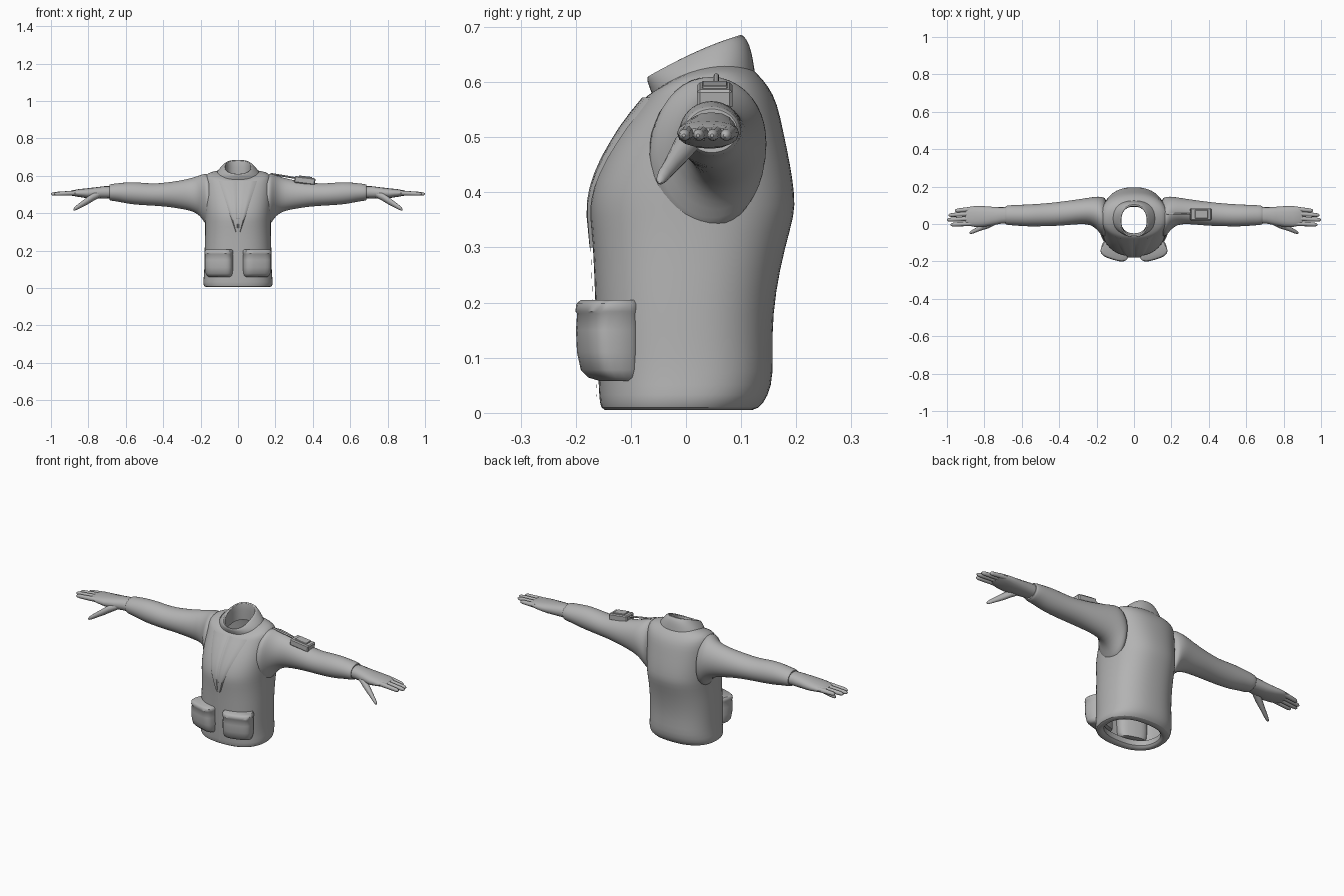
import bpy, bmesh, math
from mathutils import Vector, Matrix
from mathutils.bvhtree import BVHTree

if "Cube" in bpy.data.objects:
    bpy.data.objects.remove(bpy.data.objects["Cube"])

cloth = bpy.data.materials.new("plain grey")
cloth.diffuse_color = (0.45, 0.45, 0.45, 1)
cloth.use_nodes = True
cloth.node_tree.nodes["Principled BSDF"].inputs["Base Color"].default_value = cloth.diffuse_color


def finish(name, bm, mirror=False, subsurf=0, angle=45):
    bmesh.ops.recalc_face_normals(bm, faces=bm.faces)
    me = bpy.data.meshes.new(name)
    bm.to_mesh(me)
    ob = bpy.data.objects.new(name, me)
    bpy.context.collection.objects.link(ob)
    me.materials.append(cloth)
    if mirror:
        m = ob.modifiers.new("mirror", "MIRROR")
        m.use_clip = False
        m.use_mirror_merge = False
    if subsurf:
        s = ob.modifiers.new("smooth", "SUBSURF")
        s.levels = s.render_levels = subsurf
    bpy.ops.object.select_all(action="DESELECT")
    ob.select_set(True)
    bpy.context.view_layer.objects.active = ob
    bpy.ops.object.shade_smooth_by_angle(angle=math.radians(angle))
    return ob


def loft(rings, caps=(False, False)):
    bm = bmesh.new()
    rows = [[bm.verts.new(p) for p in r] for r in rings]
    n = len(rows[0])
    for a, b in zip(rows, rows[1:]):
        for i in range(n):
            j = (i + 1) % n
            bm.faces.new((a[i], a[j], b[j], b[i]))
    if caps[0]:
        bm.faces.new(rows[0])
    if caps[1]:
        bm.faces.new(rows[-1])
    return bm


def super_circle(n, e):
    for i in range(n):
        t = 2 * math.pi * i / n
        c, s = math.cos(t), math.sin(t)
        yield (math.copysign(abs(c) ** (2 / e), c), math.copysign(abs(s) ** (2 / e), s))


def body_ring(xh, yf, yb, zf, zs, zb):
    """Ring round the body: front, side and back each have their own height."""
    return [(xh * c, (yf + yb) / 2 + (yb - yf) / 2 * s,
             zs + s * (zb - zf) / 2 + s * s * ((zb + zf) / 2 - zs))
            for c, s in super_circle(32, 2.35)]


def limb(rings, n=16, e=2.0):
    """Rings across x: (x, y, z, half depth, half height)."""
    return loft([[(x, y + ry * c, z + rz * s) for c, s in super_circle(n, e)]
                 for x, y, z, ry, rz in rings], (True, True))


# Jacket body: turned-in hem, chest, shoulders
level = [(.150, -.118, .095, .045), (.142, -.112, .088, .012), (.160, -.140, .110, .003),
         (.184, -.156, .132, .006), (.188, -.158, .150, .030), (.182, -.160, .160, .070),
         (.180, -.163, .156, .140), (.179, -.166, .163, .220), (.176, -.169, .180, .300),
         (.177, -.175, .198, .360), (.178, -.174, .198, .395), (.180, -.156, .190, .450),
         (.181, -.122, .177, .510)]
rings = [body_ring(x, f, b, z, z, z) for x, f, b, z in level]
rings += [body_ring(.181, -.088, .166, .556, .570, .562),
          body_ring(.176, -.076, .150, .570, .604, .592),
          body_ring(.150, -.068, .132, .577, .619, .612),
          body_ring(.112, -.062, .122, .580, .624, .622)]
bm = loft(rings)
surface = BVHTree.FromBMesh(bm)
finish("jacket_body", bm, subsurf=1)

# Standing collar, sloping down to the front, with an inner lining
rings = [body_ring(.116, -.060, .126, .572, .616, .612),
         body_ring(.106, -.066, .122, .588, .630, .640),
         body_ring(.088, -.071, .116, .602, .645, .668),
         body_ring(.074, -.071, .104, .611, .655, .687),
         body_ring(.067, -.062, .094, .611, .655, .686),
         body_ring(.068, -.055, .092, .590, .625, .650),
         body_ring(.070, -.050, .095, .555, .570, .590)]
finish("collar", loft(rings), subsurf=1)


def draped(name, rows, lift, mirror=False):
    """Thin panel lying on the front of the body; rows are (z, x0, x1)."""
    bm = bmesh.new()
    grid = []
    for z, x0, x1 in rows:
        line = []
        for k in range(7):
            x = x0 + (x1 - x0) * k / 6
            hit = surface.ray_cast(Vector((x, -1, z)), Vector((0, 1, 0)))[0]
            y = hit.y if hit else -.05
            edge = k in (0, 6) and lift > .004
            line.append(bm.verts.new((x, y - (0 if edge else lift), z)))
        grid.append(line)
    for a, b in zip(grid, grid[1:]):
        for k in range(6):
            bm.faces.new((a[k], a[k + 1], b[k + 1], b[k]))
    finish(name, bm, mirror)


# Lapels forming a V, and the front closing strip
draped("lapel", [(.30 + .272 * t / 10, .001, .012 + .09 * t / 10) for t in range(11)],
       .006, True)
draped("front_closure", [(.03 + .54 * t / 20, -.006, .006) for t in range(21)], .004)

# Sleeves: x, top z, bottom z, front y, back y
sleeve = [(.140, .600, .310, -.080, .140), (.172, .614, .335, -.066, .146),
          (.190, .610, .368, -.040, .148), (.215, .600, .395, -.015, .146),
          (.250, .589, .412, .000, .140), (.310, .575, .424, -.002, .131),
          (.390, .564, .436, -.010, .120), (.460, .558, .440, -.012, .112),
          (.530, .566, .444, -.014, .107), (.590, .567, .450, -.013, .104),
          (.640, .561, .462, -.008, .102), (.680, .557, .466, -.006, .100),
          (.690, .552, .471, .000, .094), (.686, .545, .478, .006, .088)]
finish("sleeve", limb([(x, (f + b) / 2, (t + d) / 2, (b - f) / 2, (t - d) / 2)
                       for x, t, d, f, b in sleeve], 20), True, 1)

# Hands: palm, four fingers and thumb
palm = [(.660, .047, .512, .042, .032), (.710, .046, .512, .044, .033),
        (.760, .042, .509, .050, .030), (.810, .040, .507, .056, .026),
        (.850, .040, .508, .056, .021), (.885, .041, .508, .050, .015),
        (.900, .041, .508, .044, .009)]
finish("palm", limb(palm, 16, 2.3), True)
for label, y0, y1, tip in (("index", .003, -.004, .982), ("middle", .030, .022, 1.0),
                           ("ring", .056, .047, .992), ("little", .080, .071, .958)):
    path = []
    for t, r in ((0, .013), (.3, .0125), (.6, .0115), (.85, .0105), (.95, .008), (1, .003)):
        path.append((.862 + (tip - .862) * t, y0 + (y1 - y0) * t,
                     .509 - .006 * t, r, r))
    finish(label + "_finger", limb(path, 10), True)
thumb = [(.735, .020, .505, .020, .018), (.775, .000, .487, .022, .022),
         (.805, -.014, .467, .017, .020), (.835, -.028, .448, .013, .016),
         (.860, -.040, .432, .011, .013), (.874, -.046, .423, .008, .009),
         (.880, -.048, .419, .003, .003)]
finish("thumb", limb(thumb, 12), True)

# Bulging front pockets, turned to follow the waist
turn = Matrix.Rotation(math.radians(17), 3, "Z")


def pocket_ring(z, half, front):
    out = []
    for c, s in super_circle(24, 3.2):
        p = turn @ Vector((half * c, (front - .095) / 2 + .105 + (-front - .095) / 2 * s, 0))
        out.append((p.x + .089, p.y - .105, z))
    return out


pocket = [(.058, .058, -.150), (.064, .067, -.170), (.078, .073, -.184), (.110, .076, -.191),
          (.150, .076, -.193), (.180, .075, -.191), (.184, .077, -.194), (.198, .077, -.192),
          (.205, .071, -.184)]
finish("front_pocket", loft([pocket_ring(*p) for p in pocket], (True, True)), True)


def box(name, centre, size, tilt, bevel):
    bm = bmesh.new()
    bmesh.ops.create_cube(bm, size=1)
    bmesh.ops.scale(bm, vec=size, verts=bm.verts)
    bmesh.ops.bevel(bm, geom=bm.edges[:], offset=bevel, segments=1, affect="EDGES")
    bmesh.ops.rotate(bm, matrix=Matrix.Rotation(math.radians(tilt), 3, "Y"), verts=bm.verts)
    bmesh.ops.translate(bm, vec=centre, verts=bm.verts)
    finish(name, bm, angle=25)


# Radio strapped on one upper arm, with its aerial running to the shoulder
box("arm_radio", (.357, .052, .575), (.112, .064, .036), 7, .005)
box("radio_top_plate", (.360, .052, .594), (.070, .046, .008), 7, .002)
finish("aerial", limb([(.175, .055, .611, .005, .005), (.310, .055, .588, .005, .005)], 8))
